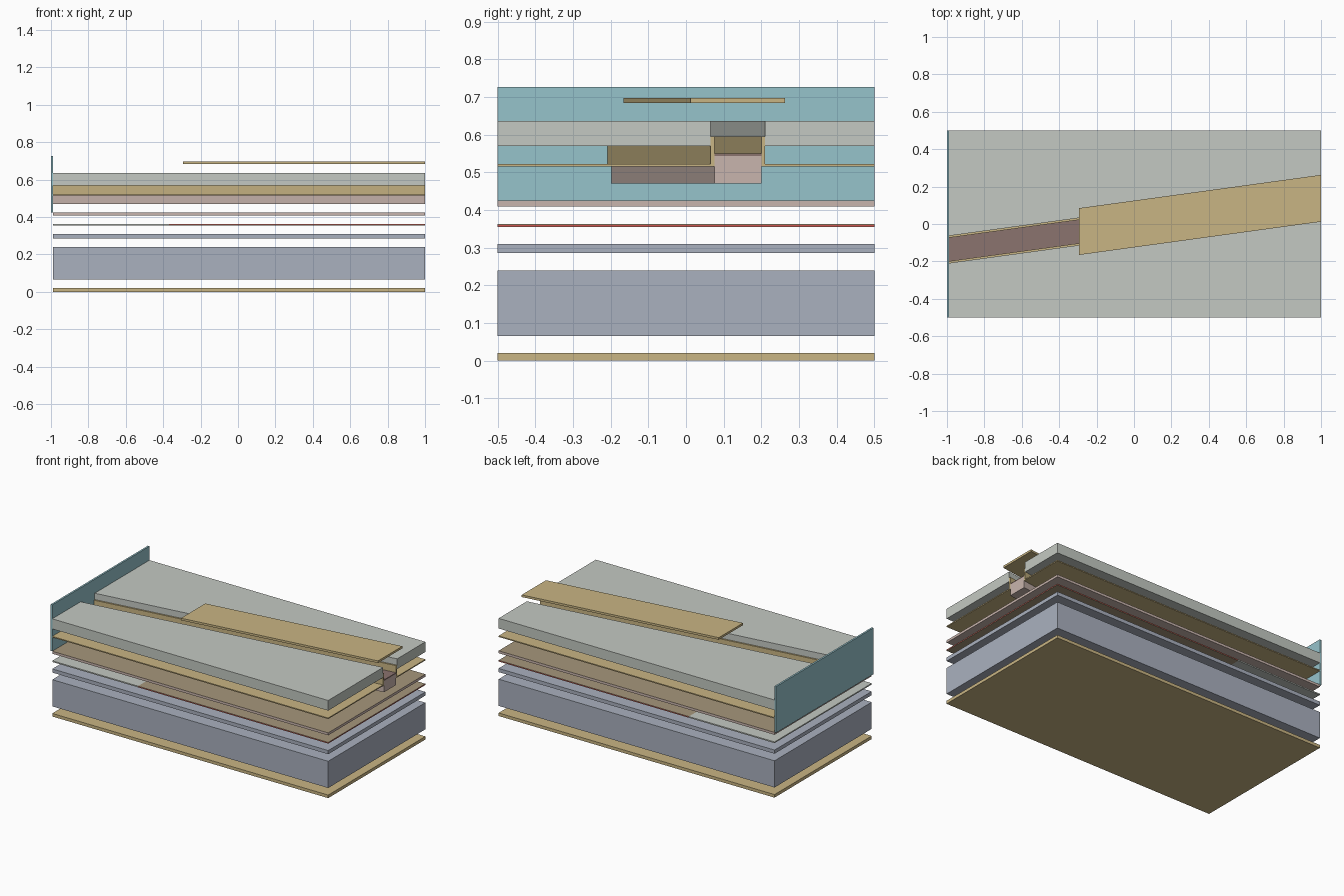
import bpy
import bmesh

if "Cube" in bpy.data.objects:
    bpy.data.objects.remove(bpy.data.objects["Cube"], do_unlink=True)


def material(name, *rgb):
    """Flat material from display colour values, 0 to 255."""
    linear = [((c / 255 + 0.055) / 1.055) ** 2.4 for c in rgb] + [1.0]
    mat = bpy.data.materials.new(name)
    mat.use_nodes = True
    mat.diffuse_color = linear
    bsdf = mat.node_tree.nodes["Principled BSDF"]
    bsdf.inputs["Base Color"].default_value = linear
    bsdf.inputs["Roughness"].default_value = 0.8
    return mat


GOLD = material("gold", 201, 181, 131)
BLUE = material("blue grey", 170, 177, 191)
PALE = material("pale grey", 196, 201, 194)
PINK = material("dusty pink", 201, 181, 173)
TAN = material("tan", 166, 150, 123)
RED = material("red", 205, 85, 80)
BROWN = material("dark rose brown", 139, 115, 110)
TEAL = material("teal", 150, 195, 203)

SLOPE = 0.1375          # sideways drift of the ridge along x
X0, X1 = -0.988, 1.0
RIDGE, OUTER = 0.0625, 0.0725


def loft(name, profile, mat, x0=X0, x1=X1, top=None):
    """Extrude a profile of (y, z, slanted) points along x."""
    bm = bmesh.new()
    rings = [[bm.verts.new((x, y + SLOPE * x * slanted, z)) for y, z, slanted in profile]
             for x in (x0, x1)]
    n = len(profile)
    for ring in rings:
        bm.faces.new(ring)
    for i in range(n):
        j = (i + 1) % n
        bm.faces.new((rings[0][i], rings[0][j], rings[1][j], rings[1][i]))
    bmesh.ops.recalc_face_normals(bm, faces=bm.faces)
    if top:
        for face in bm.faces:
            face.material_index = int(face.normal.z > 0.5)
    mesh = bpy.data.meshes.new(name)
    bm.to_mesh(mesh)
    bm.free()
    mesh.materials.append(mat)
    if top:
        mesh.materials.append(top)
    obj = bpy.data.objects.new(name, mesh)
    bpy.context.collection.objects.link(obj)
    return obj


def slab(name, z0, z1, mat, ya=-0.5, yb=0.5, slant=(0, 0), **kw):
    a, b = slant
    return loft(name, [(ya, z0, a), (yb, z0, b), (yb, z1, b), (ya, z1, a)], mat, **kw)


# Full-width stacked layers
slab("bottom_contact", 0, 0.02, GOLD)
slab("substrate", 0.066, 0.24, BLUE)
slab("buffer_layer", 0.286, 0.31, BLUE)
slab("lower_cladding", 0.409, 0.425, PINK, top=TAN)

# Thin active layer: passive end, then a red core between tan sheets
SPLIT = -0.37
slab("passive_section", 0.355, 0.363, PALE, x1=SPLIT)
slab("active_lower_sheet", 0.355, 0.357, TAN, x0=SPLIT)
slab("active_core", 0.357, 0.361, RED, x0=SPLIT)
slab("active_upper_sheet", 0.361, 0.363, TAN, x0=SPLIT)

# Slanted ridge with its cap
slab("ridge", 0.47, 0.543, PINK, -RIDGE, RIDGE, (1, 1))
slab("ridge_cap", 0.543, 0.55, BROWN, -RIDGE, RIDGE, (1, 1))

# Insulating sheets turned up along the ridge, and the filler slabs beside it
for side, s in (("right", -1), ("left", 1)):
    loft("insulator_" + side, [
        (0.5 * s, 0.515, 0), (RIDGE * s, 0.515, 1), (RIDGE * s, 0.595, 1),
        (OUTER * s, 0.595, 1), (OUTER * s, 0.522, 1), (0.5 * s, 0.522, 0)], GOLD)
    slab("filler_" + side, 0.57, 0.636, PALE, 0.5 * s, OUTER * s, (0, 1))

# Top contact strip and end facet coating
slab("top_contact", 0.684, 0.698, GOLD, -0.125, 0.125, (1, 1), x0=-0.295)
slab("facet_coating", 0.425, 0.727, TEAL, x0=-1.0, x1=X0)
